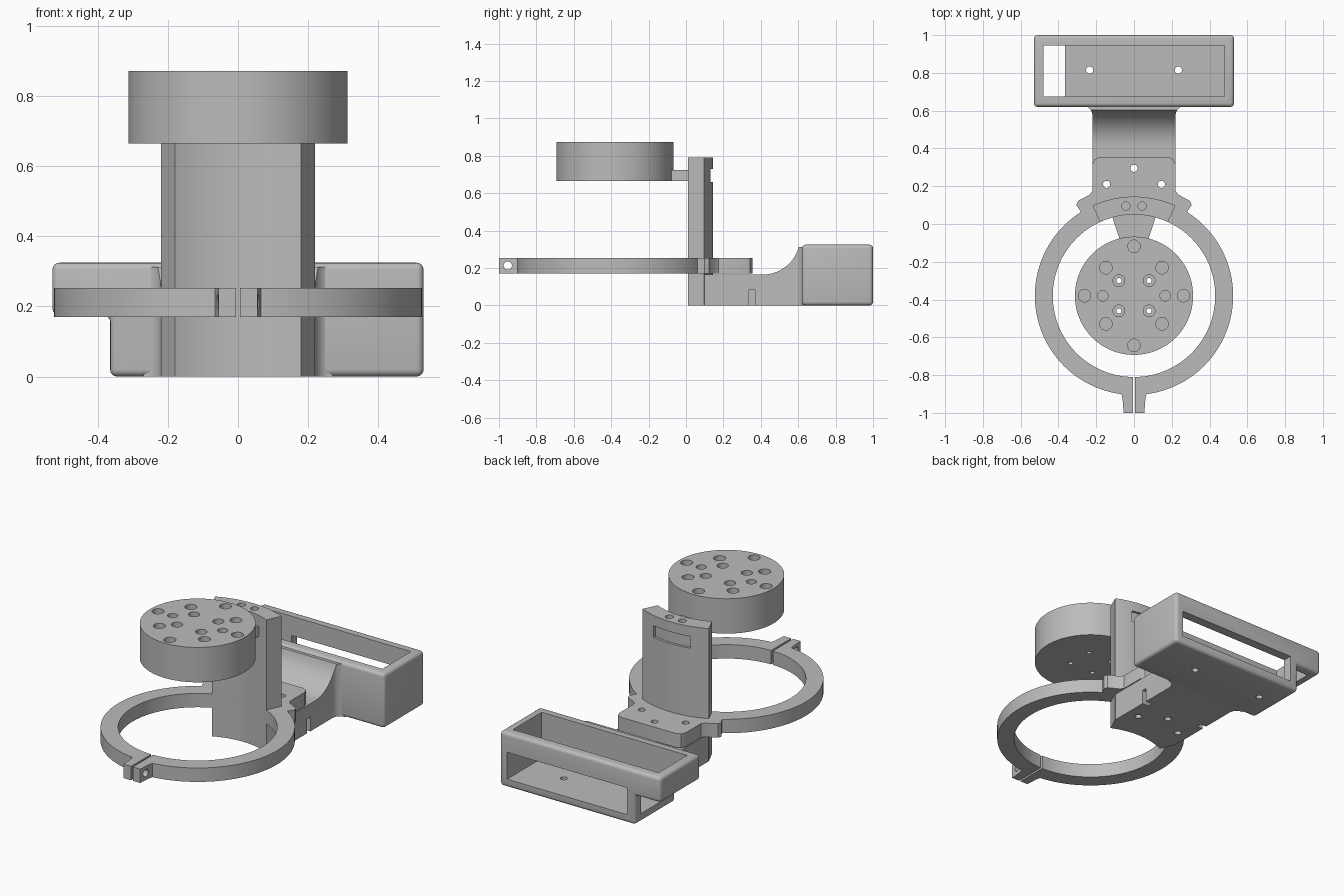
import bpy, bmesh, math
from mathutils import Matrix

if "Cube" in bpy.data.objects:
    bpy.data.objects.remove(bpy.data.objects["Cube"])

grey = bpy.data.materials.new("plain_grey")
grey.diffuse_color = (0.5, 0.5, 0.5, 1)
grey.use_nodes = True
grey.node_tree.nodes["Principled BSDF"].inputs["Base Color"].default_value = grey.diffuse_color
CY = -0.38            # shared centre of disc, ring and column arcs
R_IN, R_OUT = 0.43, 0.525
HALF = math.radians(24.7)


def prism(name, pts, lo, hi, axis='z'):
    """Extrude a 2D outline along an axis (z: xy outline, y: xz, x: yz)."""
    put = {'z': lambda a, b, h: (a, b, h),
           'y': lambda a, b, h: (a, h, b),
           'x': lambda a, b, h: (h, a, b)}[axis]
    bm = bmesh.new()
    base = [bm.verts.new(put(a, b, lo)) for a, b in pts]
    top = [bm.verts.new(put(a, b, hi)) for a, b in pts]
    n = len(pts)
    bm.faces.new(base)
    bm.faces.new(top[::-1])
    for i in range(n):
        j = (i + 1) % n
        bm.faces.new((base[j], base[i], top[i], top[j]))
    bmesh.ops.recalc_face_normals(bm, faces=bm.faces)
    me = bpy.data.meshes.new(name)
    bm.to_mesh(me)
    bm.free()
    ob = bpy.data.objects.new(name, me)
    bpy.context.collection.objects.link(ob)
    me.materials.append(grey)
    return ob


def arc(cx, cy, r, a0, a1, n):
    return [(cx + r * math.cos(a0 + (a1 - a0) * i / n),
             cy + r * math.sin(a0 + (a1 - a0) * i / n)) for i in range(n + 1)]


def cyl(name, x, y, r, lo, hi, axis='z', n=32):
    return prism(name, arc(x, y, r, 0, 2 * math.pi, n)[:-1], lo, hi, axis)


def box(name, x0, x1, y0, y1, z0, z1):
    return prism(name, [(x0, y0), (x1, y0), (x1, y1), (x0, y1)], z0, z1)


def sector(r0, r1, half, n=24):
    up = math.pi / 2
    return arc(0, CY, r0, up - half, up + half, n) + arc(0, CY, r1, up + half, up - half, n)


def bake(ob):
    dg = bpy.context.evaluated_depsgraph_get()
    me = bpy.data.meshes.new_from_object(ob.evaluated_get(dg))
    ob.modifiers.clear()
    ob.data = me


def combine(ob, others, op='DIFFERENCE'):
    for o in others:
        m = ob.modifiers.new("cut", 'BOOLEAN')
        m.operation, m.object, m.solver = op, o, 'EXACT'
        bpy.context.view_layer.update()
        bake(ob)
        bpy.data.objects.remove(o)


# Drilled disc
disc = cyl("drilled_disc", 0, CY, 0.313, 0.665, 0.873, n=96)
cuts = []
for k in range(8):
    a = k * math.pi / 4
    s = 0.262 if k % 2 == 0 else 0.21
    cuts.append(cyl("cutter", s * math.cos(a), CY + s * math.sin(a), 0.033, 0.77, 0.9))
for sx in (-1, 1):
    cuts.append(cyl("cutter", sx * 0.165, CY, 0.028, 0.77, 0.9))
    for sy in (-1, 1):
        cuts.append(cyl("cutter", sx * 0.08, CY + sy * 0.08, 0.031, 0.77, 0.9))
        cuts.append(cyl("cutter", sx * 0.08, CY + sy * 0.08, 0.014, 0.6, 0.8, n=16))
combine(disc, cuts)

# Tapered arm from disc to column
arm = prism("disc_arm", [(-0.07, -0.1), (0.07, -0.1), (0.122, 0.06), (-0.122, 0.06)],
            0.665, 0.725)

# Curved column with screw holes and a shallow rear slot
column = prism("curved_column", sector(R_IN, R_OUT, HALF), 0, 0.79)
combine(column, [cyl("cutter", s * 0.043, 0.095, 0.022, 0.6, 0.9) for s in (-1, 1)]
        + [prism("cutter", sector(0.51, 0.56, math.radians(13.5)), 0.66, 0.73)])

# Split clamp ring with ears and rear mounting plate
ring = cyl("clamp_ring", 0, CY, R_OUT, 0.17, 0.253, n=128)
ears = prism("ears", [(-0.055, -1), (0.055, -1), (0.06, -0.93), (0.075, -0.85),
                      (-0.075, -0.85), (-0.06, -0.93)], 0.17, 0.253)
side = [(0.275, 0.04), (0.285, 0.07), (0.305, 0.10), (0.297, 0.122), (0.235, 0.155),
        (0.22, 0.175), (0.22, 0.315), (0.208, 0.343), (0.18, 0.355)]
plate = prism("plate", side + [(-x, y) for x, y in side[::-1]], 0.17, 0.253)
combine(ring, [ears, plate], 'UNION')
SCREWS = [(0, 0.295), (0.145, 0.21), (-0.145, 0.21)]
combine(ring, [cyl("cutter", 0, CY, R_IN, 0.1, 0.3, n=128),
               box("cutter", -0.006, 0.006, -1.1, -0.7, 0.1, 0.3),
               cyl("cutter", -0.953, 0.213, 0.022, -0.2, 0.2, 'x')]
        + [cyl("cutter", x, y, 0.019, 0.1, 0.3) for x, y in SCREWS])

# Neck: side profile limited by a plan outline that flares into the tray
neck = prism("base_neck", [(0.1, 0), (0.64, 0), (0.64, 0.313)]
             + arc(0.41, 0.365, 0.2, math.radians(-15), math.radians(-90), 16)
             + [(0.1, 0.165)], -0.3, 0.3, 'x')
flare = [(0.22, 0.09)] + arc(0.27, 0.575, 0.05, math.pi, math.pi / 2, 6) + [(0.27, 0.7)]
combine(neck, [prism("cutter", flare + [(-x, y) for x, y in flare[::-1]], -0.1, 0.5)],
        'INTERSECT')
combine(neck, [cyl("cutter", x, y, 0.019, -0.1, 0.3) for x, y in SCREWS]
        + [box("cutter", min(s * 0.18, s * 0.3), max(s * 0.18, s * 0.3),
               0.338, 0.368, -0.1, 0.085) for s in (-1, 1)])

# Rear tray: stepped, rounded shell with open top and rear window
tray = prism("rear_tray", [(-0.365, 0), (0.53, 0), (0.53, 0.325), (-0.53, 0.325),
                           (-0.53, 0.175), (-0.365, 0.175)], 0.62, 1.0, 'y')
bev = tray.modifiers.new("round", 'BEVEL')
bev.width, bev.segments = 0.02, 4
bpy.context.view_layer.update()
bake(tray)
combine(tray, [box("cutter", -0.48, 0.48, 0.675, 0.945, 0.05, 0.5),
               box("cutter", -0.48, -0.365, 0.675, 0.945, -0.1, 0.4),
               box("cutter", -0.31, 0.48, 0.9, 1.1, 0.05, 0.21)]
        + [cyl("cutter", s * 0.235, 0.815, 0.019, -0.1, 0.2) for s in (-1, 1)])

# Smooth the curved walls, keep the edges crisp
bpy.ops.object.select_all(action='DESELECT')
for ob in (disc, arm, column, ring, neck, tray):
    ob.select_set(True)
bpy.context.view_layer.objects.active = disc
bpy.ops.object.shade_smooth_by_angle(angle=math.radians(30))
